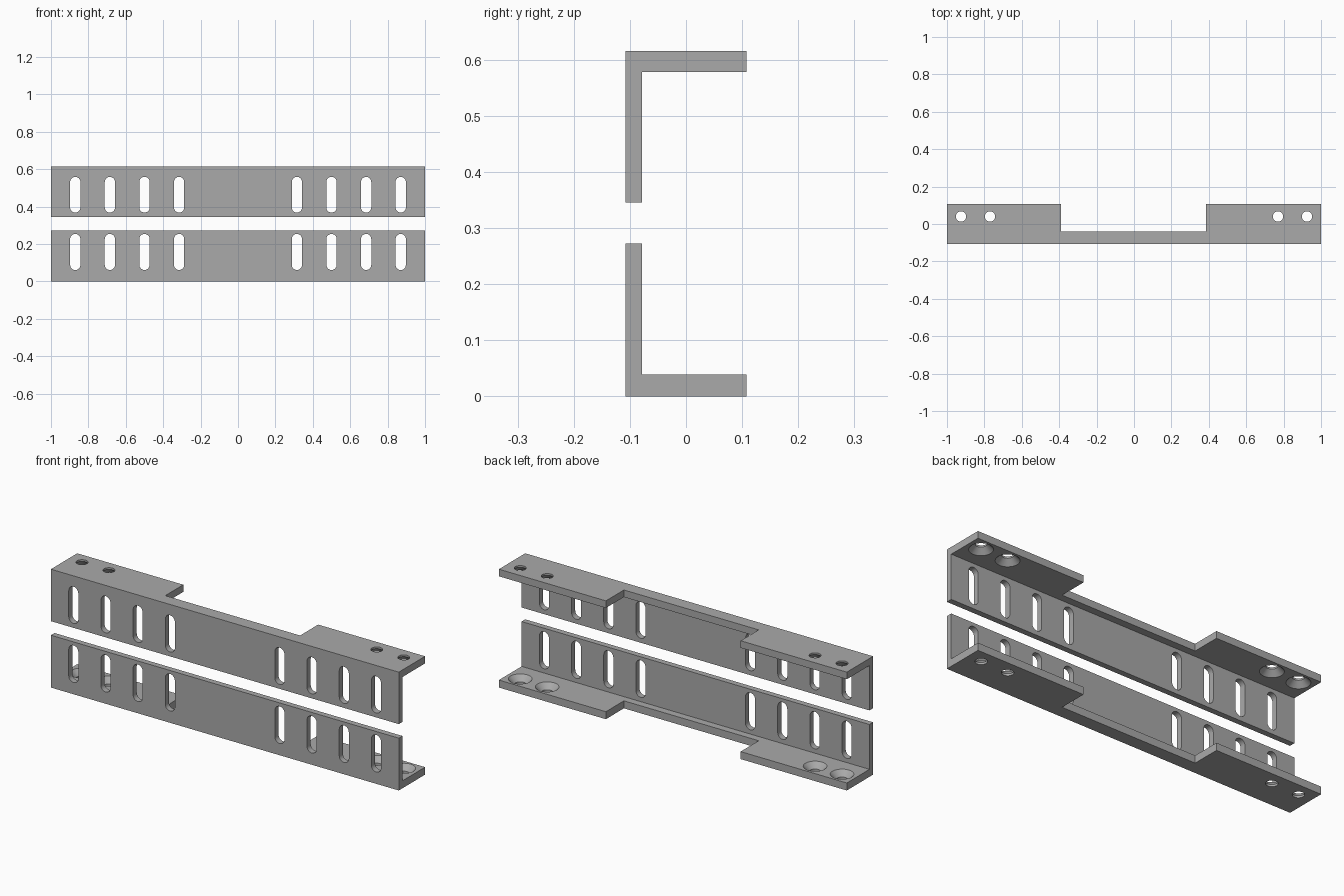
import bpy, bmesh, math

if "Cube" in bpy.data.objects:
    bpy.data.objects.remove(bpy.data.objects["Cube"])

steel = bpy.data.materials.new("grey_steel")
steel.diffuse_color = (0.4, 0.4, 0.4, 1)
steel.use_nodes = True
steel.node_tree.nodes["Principled BSDF"].inputs["Base Color"].default_value = steel.diffuse_color

Y0, Y1, WEB = -0.108, 0.108, 0.03    # front face, back edge, web thickness


def loft(bm, rings):
    """Closed solid through a stack of equal-length rings."""
    loops = [[bm.verts.new(p) for p in ring] for ring in rings]
    n = len(loops[0])
    for a, b in zip(loops, loops[1:]):
        for i in range(n):
            j = (i + 1) % n
            bm.faces.new((a[i], a[j], b[j], b[i]))
    bm.faces.new(loops[0][::-1])
    bm.faces.new(loops[-1])


def finish(name, bm):
    bmesh.ops.recalc_face_normals(bm, faces=bm.faces)
    me = bpy.data.meshes.new(name)
    bm.to_mesh(me)
    bm.free()
    ob = bpy.data.objects.new(name, me)
    bpy.context.collection.objects.link(ob)
    return ob


def bracket(name, base, up, height, flange, slot_lo, slot_hi):
    """Angle bracket; base is the flange's outer height, up is +1 or -1."""
    def z(h):
        return base + up * h

    # L-shaped bar
    profile = [(Y0, 0), (Y1, 0), (Y1, flange), (Y0 + WEB, flange),
               (Y0 + WEB, height), (Y0, height)]
    bm = bmesh.new()
    loft(bm, [[(x, y, z(h)) for y, h in profile] for x in (-1, 1)])
    bar = finish(name, bm)
    bar.data.materials.append(steel)

    bm = bmesh.new()
    # notch in the middle of the flange
    loft(bm, [[(x, y, z(h)) for x, y in ((-0.39, -0.04), (0.385, -0.04),
                                         (0.385, 0.2), (-0.39, 0.2))]
              for h in (-0.05, flange + 0.02)])
    for side in (-1, 1):
        # upright slots through the web
        r, seg = 0.0275, 12
        for cx in (0.315, 0.5, 0.685, 0.87):
            outline = []
            for k in range(2 * seg + 2):
                top = k <= seg
                a = math.pi * (k if top else k - 1) / seg
                c = slot_hi - r if top else slot_lo + r
                outline.append((side * cx + r * math.cos(a), c + r * math.sin(a)))
            loft(bm, [[(x, y, z(h)) for x, h in outline]
                      for y in (Y0 - 0.02, Y0 + WEB + 0.01)])
        # screw holes, countersunk on the inner side
        for cx in (0.77, 0.925):
            steps = [(0.028, -0.02), (0.028, flange - 0.028),
                     (0.056, flange), (0.056, flange + 0.01)]
            loft(bm, [[(side * cx + rad * math.cos(math.tau * k / 32),
                        0.04 + rad * math.sin(math.tau * k / 32), z(h))
                       for k in range(32)] for rad, h in steps])
    cutter = finish(name + "_cutter", bm)
    cutter.hide_render = True

    # cut, then bake the result
    mod = bar.modifiers.new("cuts", 'BOOLEAN')
    mod.operation, mod.solver, mod.object = 'DIFFERENCE', 'EXACT', cutter
    bpy.ops.object.select_all(action='DESELECT')
    bpy.context.view_layer.objects.active = bar
    bar.select_set(True)
    bpy.ops.object.modifier_apply(modifier=mod.name)
    bpy.data.objects.remove(cutter)
    bpy.ops.object.shade_smooth_by_angle(angle=math.radians(30))


bracket("lower_bracket", 0.0, 1, 0.272, 0.039, 0.061, 0.254)
bracket("upper_bracket", 0.615, -1, 0.27, 0.037, 0.056, 0.247)
